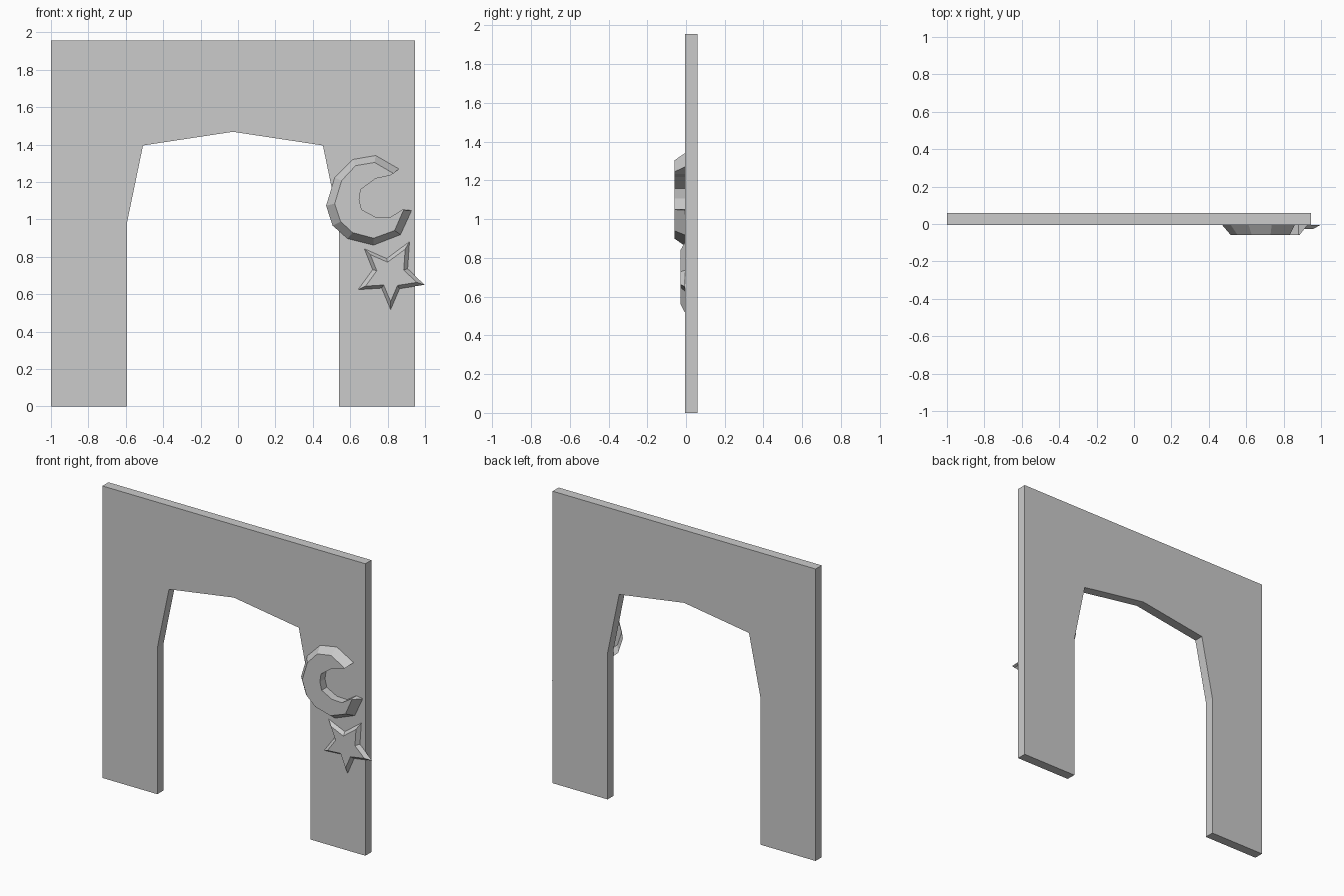
import bpy
import bmesh

if "Cube" in bpy.data.objects:
    bpy.data.objects.remove(bpy.data.objects["Cube"])

WALL_FRONT, WALL_BACK = -0.005, 0.059


def make_solid(name, back, front, y_back, y_front, back_cap=True):
    """Join two matching x-z outlines at different depths into one part."""
    bm = bmesh.new()
    b = [bm.verts.new((x, y_back, z)) for x, z in back]
    f = [bm.verts.new((x, y_front, z)) for x, z in front]
    n = len(b)
    for i in range(n):
        j = (i + 1) % n
        bm.faces.new((b[i], b[j], f[j], f[i]))
    bm.faces.new(f)
    if back_cap:
        bm.faces.new(b[::-1])
    bmesh.ops.recalc_face_normals(bm, faces=bm.faces)
    # make sure the front cap looks towards -y
    bm.normal_update()
    cap = next(fc for fc in bm.faces if all(v in f for v in fc.verts))
    if cap.normal.y > 0:
        bmesh.ops.reverse_faces(bm, faces=bm.faces)
    mesh = bpy.data.meshes.new(name)
    bm.to_mesh(mesh)
    bm.free()
    obj = bpy.data.objects.new(name, mesh)
    bpy.context.collection.objects.link(obj)
    return obj


# Wall with arched opening: half profile mirrored about the wall centre
cx = -0.027
half = [(0.974, 1.955), (0.974, 0), (0.567, 0), (0.567, 0.98), (0.481, 1.395)]
wall = [(cx + x, z) for x, z in half] + [(cx, 1.468)]
wall += [(cx - x, z) for x, z in reversed(half)]
make_solid("arch_wall", wall, wall, WALL_BACK, WALL_FRONT)

# Crescent relief: bevelled outer edge, straight inner edge
outer_back = [(0.86, 1.27), (0.736, 1.341), (0.613, 1.32), (0.517, 1.223),
              (0.471, 1.073), (0.506, 0.966), (0.586, 0.897), (0.725, 0.862),
              (0.869, 0.918), (0.928, 1.047)]
outer_front = [(0.832, 1.245), (0.73, 1.304), (0.629, 1.287), (0.554, 1.207),
               (0.517, 1.084), (0.549, 0.988), (0.613, 0.929), (0.725, 0.899),
               (0.837, 0.94), (0.885, 1.049)]
inner = [(0.88, 1.053), (0.811, 1.009), (0.736, 1.012), (0.661, 1.052),
         (0.648, 1.106), (0.656, 1.159), (0.736, 1.218), (0.811, 1.234)]
make_solid("crescent", outer_back + inner, outer_front + inner,
           WALL_FRONT, -0.059, back_cap=False)

# Star relief: front face is a smaller copy of the base outline
star = [(0.917, 0.881), (0.907, 0.736), (0.997, 0.65), (0.864, 0.629),
        (0.816, 0.517), (0.768, 0.632), (0.642, 0.624), (0.72, 0.731),
        (0.675, 0.843), (0.795, 0.79)]
sx, sz, k = 0.816, 0.706, 0.77
star_front = [(sx + (x - sx) * k, sz + (z - sz) * k) for x, z in star]
make_solid("star", star, star_front, WALL_FRONT, -0.028, back_cap=False)
